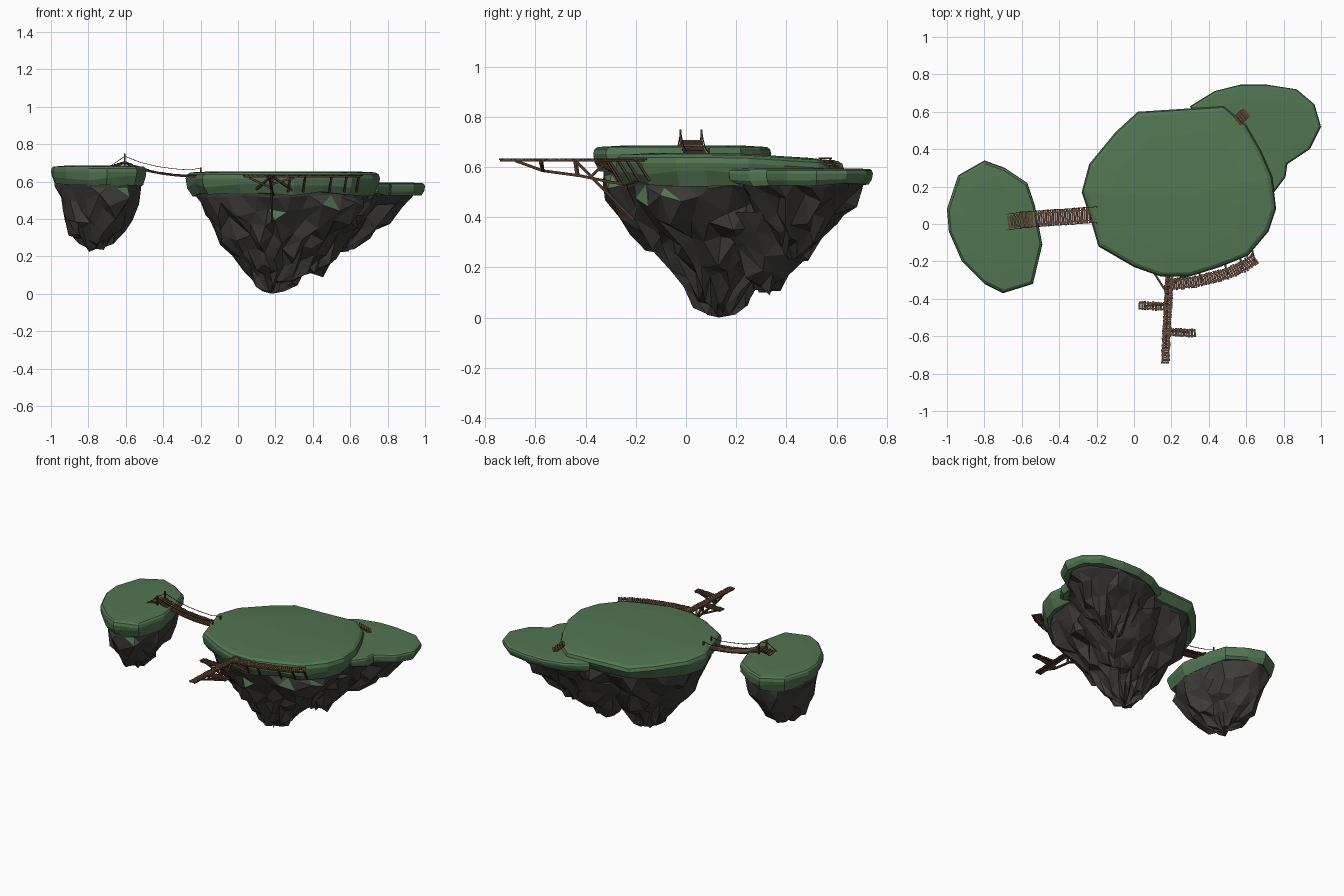
import bpy, bmesh, math, random
from mathutils import Vector, Matrix

if "Cube" in bpy.data.objects:
    bpy.data.objects.remove(bpy.data.objects["Cube"])

random.seed(7)
U = random.uniform


def material(name, rgb):
    m = bpy.data.materials.new(name)
    m.diffuse_color = (*rgb, 1)
    m.use_nodes = True
    m.node_tree.nodes["Principled BSDF"].inputs["Base Color"].default_value = m.diffuse_color
    return m


GRASS = material("grass_green", (0.085, 0.178, 0.085))
ROCK = material("dark_rock", (0.047, 0.045, 0.040))
WOOD = material("plank_brown", (0.125, 0.064, 0.037))
WOOD_DARK = material("timber_brown", (0.075, 0.038, 0.023))
ROPE = material("rope_dark", (0.03, 0.024, 0.018))


def finish(name, bm, mats):
    bmesh.ops.recalc_face_normals(bm, faces=bm.faces)
    me = bpy.data.meshes.new(name)
    bm.to_mesh(me)
    bm.free()
    for m in mats:
        me.materials.append(m)
    ob = bpy.data.objects.new(name, me)
    bpy.context.collection.objects.link(ob)
    return ob


def along(pts, n, closed=False):
    """n evenly spaced (point, direction) samples on a polyline."""
    pts = [Vector(p) for p in pts]
    if closed:
        pts.append(pts[0])
    seg = [(b - a).length for a, b in zip(pts, pts[1:])]
    out = []
    for k in range(n):
        d = sum(seg) * k / (n if closed else n - 1)
        i = 0
        while i < len(seg) - 1 and d > seg[i]:
            d -= seg[i]
            i += 1
        t = pts[i + 1] - pts[i]
        out.append((pts[i] + t * (d / seg[i]), t.normalized()))
    return out


def skin(bm, rings, cap_a, cap_b):
    """Bridge rings of vertices and close both ends with a fan."""
    n = len(rings[0])
    for a, b in zip(rings, rings[1:]):
        for i in range(n):
            j = (i + 1) % n
            bm.faces.new((a[i], a[j], b[j], b[i]))
    for ring, c in ((rings[0], cap_a), (rings[-1], cap_b)):
        v = bm.verts.new(c)
        for i in range(n):
            bm.faces.new((ring[i], ring[(i + 1) % n], v))


def grass_cap(name, outline, top, bottom, back_drop=0.0):
    """Turf slab with a rounded lip, thicker at random spots."""
    bm = bmesh.new()
    c = sum((Vector(p) for p in outline), Vector((0, 0))) / len(outline)
    h = top - bottom
    rings = []
    for s, f in ((0.85, 0.08), (0.93, 0.0), (0.985, 0.35), (1.0, 0.68), (0.985, 0.86), (0.95, 0.95), (0.7, 1.0)):
        ring = []
        for p in outline:
            q = c + (Vector(p) - c) * s
            drop = back_drop * max(0, min(1, (q.y - 0.2) / 0.4)) if f > 0.5 else 0
            wob = U(-0.14, 0.14) * h if f < 0.4 else 0
            ring.append(bm.verts.new((q.x, q.y, bottom + f * h - drop + wob)))
        rings.append(ring)
    skin(bm, rings, (c.x, c.y, bottom + 0.02), (c.x, c.y, top))
    return finish(name, bm, [GRASS])


def rock_cone(name, outline, tip, layers, n, rough):
    """Jagged hanging rock: the outline shrinks ring by ring to the tip."""
    bm = bmesh.new()
    base = [p for p, d in along(outline, n, True)]
    t = Vector(tip[:2])
    ridge = [U(-0.5, 0.5) for _ in base]
    rings = []
    for k, (s, z) in enumerate(layers):
        ring = []
        r = rough if k > 1 else rough * 0.25
        for i, p in enumerate(base):
            q = p.lerp(base[(i + 1) % n], U(-0.3, 0.3) + (k % 2) * 0.5)
            q = t + (q - t) * s * (1 + r * (ridge[i] + U(-0.8, 0.8)))
            ring.append(bm.verts.new((q.x, q.y, max(0.012, z + U(-0.3, 0.3) * r * (1 if k else 0)))))
        rings.append(ring)
    skin(bm, rings, (t.x, t.y, layers[0][1]), tip)
    bmesh.ops.remove_doubles(bm, verts=bm.verts, dist=0.018)
    bmesh.ops.triangulate(bm, faces=bm.faces)
    bmesh.ops.recalc_face_normals(bm, faces=bm.faces)
    # moss on the small ledges that face up
    for f in bm.faces:
        if f.normal.z > 0.2 and f.calc_center_median().z < layers[1][1] - 0.02:
            f.material_index = 1
    return finish(name, bm, [ROCK, GRASS])


def beam(bm, a, b, w, h, mat=0):
    a, b = Vector(a), Vector(b)
    d = (b - a).normalized()
    side = d.cross(Vector((0, 0, 1)))
    side = side.normalized() if side.length > 0.01 else Vector((1, 0, 0))
    up = side.cross(d)
    rot = Matrix((d, side, up)).transposed().to_4x4()
    m = Matrix.Translation((a + b) / 2) @ rot @ Matrix.Diagonal(((b - a).length, w, h, 1))
    for v in bmesh.ops.create_cube(bm, size=1, matrix=m)["verts"]:
        for f in v.link_faces:
            f.material_index = mat


def deck(name, path, width, step=0.0125):
    """Row of loose planks on two stringers along a path."""
    bm = bmesh.new()
    length = sum((Vector(b) - Vector(a)).length for a, b in zip(path, path[1:]))
    samples = along(path, max(3, int(length / step)))
    for p, d in samples:
        side = Vector((-d.y, d.x, 0)).normalized()
        skew = d * U(-0.002, 0.002)
        l, r = width / 2 + U(-0.003, 0.003), width / 2 + U(-0.003, 0.003)
        beam(bm, p - side * l - skew, p + side * r + skew, step * 0.86, 0.006)
    for s in (-1, 1):
        rail = [p + Vector((-d.y, d.x, 0)).normalized() * s * width * 0.33 - Vector((0, 0, 0.006)) for p, d in samples[::4] + samples[-1:]]
        for a, b in zip(rail, rail[1:]):
            if (b - a).length > 1e-4:
                beam(bm, a, b, 0.007, 0.008, 1)
    return finish(name, bm, [WOOD, WOOD_DARK])


def frame(name, beams, size, mat=WOOD_DARK):
    bm = bmesh.new()
    for a, b in beams:
        beam(bm, a, b, size, size)
    return finish(name, bm, [mat])


# Main island
main = [(0.02, 0.60), (0.25, 0.615), (0.48, 0.63), (0.60, 0.53), (0.68, 0.39), (0.74, 0.25), (0.76, 0.08),
        (0.72, -0.04), (0.61, -0.17), (0.46, -0.23), (0.30, -0.28), (0.14, -0.28), (0.0, -0.23),
        (-0.19, -0.12), (-0.24, 0.05), (-0.28, 0.17), (-0.24, 0.32), (-0.10, 0.49)]
grass_cap("main_island_grass", main, 0.655, 0.535, 0.025)
rock_cone("main_island_rock", main, (0.18, 0.13, 0.0),
          [(0.9, 0.57), (0.9, 0.52), (0.83, 0.45), (0.74, 0.38), (0.61, 0.3), (0.47, 0.22),
           (0.34, 0.145), (0.23, 0.075), (0.12, 0.03)], 30, 0.13)
lump = [(0.41 + 0.22 * math.cos(a * math.tau / 12), 0.33 + 0.2 * math.sin(a * math.tau / 12)) for a in range(12)]
rock_cone("side_rock_spur", lump, (0.39, 0.33, 0.11),
          [(1.2, 0.42), (1.05, 0.34), (0.8, 0.25), (0.55, 0.18), (0.3, 0.13)], 13, 0.14)

# Low island at the back right
low = [(0.30, 0.63), (0.43, 0.71), (0.57, 0.745), (0.71, 0.745), (0.87, 0.72), (0.965, 0.64), (1.0, 0.52),
       (0.94, 0.40), (0.82, 0.32), (0.81, 0.25), (0.75, 0.17), (0.55, 0.25), (0.38, 0.42)]
grass_cap("low_island_grass", low, 0.595, 0.53)
rock_cone("low_island_rock", low, (0.52, 0.42, 0.22),
          [(0.9, 0.56), (0.88, 0.525), (0.76, 0.47), (0.57, 0.4), (0.4, 0.33), (0.2, 0.26)], 22, 0.12)

# Small island on the left
left = [(-0.80, 0.34), (-0.69, 0.30), (-0.57, 0.22), (-0.53, 0.10), (-0.49, -0.11), (-0.54, -0.32),
        (-0.70, -0.37), (-0.80, -0.32), (-0.92, -0.20), (-0.99, -0.04), (-1.0, 0.08), (-0.94, 0.26)]
grass_cap("left_island_grass", left, 0.685, 0.585)
rock_cone("left_island_rock", left, (-0.76, -0.03, 0.24),
          [(0.92, 0.62), (0.92, 0.57), (0.85, 0.5), (0.74, 0.42), (0.58, 0.345), (0.4, 0.285), (0.2, 0.255)], 22, 0.12)

# Rope bridge between left and main island
bridge = [(-0.605, 0.022, 0.705), (-0.52, 0.028, 0.672), (-0.43, 0.034, 0.65), (-0.34, 0.04, 0.638),
          (-0.26, 0.046, 0.632), (-0.20, 0.05, 0.634)]
deck("bridge_planks", bridge, 0.085)
deck("bridge_ramp", [(-0.67, 0.01, 0.686), (-0.605, 0.02, 0.705)], 0.07)
posts, ropes = [], []
for s in (-0.042, 0.042):
    posts += [((-0.605, 0.02 + s, 0.67), (-0.605, 0.02 + s, 0.75)), ((-0.20, 0.05 + s, 0.61), (-0.20, 0.05 + s, 0.676))]
    line = [Vector((x, y + s, z + 0.03)) for x, y, z in bridge]
    line[-1].z = 0.672
    ropes += list(zip(line, line[1:])) + [((-0.605, 0.02 + s, 0.735), (-0.68, 0.01 + s, 0.684))]
frame("bridge_posts", posts, 0.008)
frame("bridge_ropes", ropes, 0.003, ROPE)

# Pier with two arms, and the walkway that follows the cliff
Z = 0.632
deck("pier_planks", [(0.19, -0.24, Z), (0.167, -0.74, Z)], 0.045)
deck("pier_left_arm", [(0.16, -0.44, Z), (0.03, -0.436, Z)], 0.046)
deck("pier_right_arm", [(0.195, -0.578, Z), (0.325, -0.583, Z)], 0.046)
walk = [(0.20, -0.325, Z), (0.35, -0.305, Z), (0.50, -0.265, Z), (0.59, -0.225, Z), (0.645, -0.185, Z)]
deck("cliff_walkway", walk, 0.062)

# Timber supports under the pier
truss = [(0.169, -0.68, 0.625), (0.174, -0.57, 0.585), (0.178, -0.42, 0.565), (0.185, -0.3, 0.54), (0.19, -0.22, 0.53)]
frame("pier_supports", list(zip(truss, truss[1:])) + [
    ((0.174, -0.575, 0.63), (0.174, -0.57, 0.585)), ((0.178, -0.445, 0.63), (0.178, -0.435, 0.567)),
    ((0.179, -0.44, 0.625), (0.182, -0.21, 0.39)), ((0.184, -0.31, 0.628), (0.182, -0.38, 0.56)),
    ((0.06, -0.438, 0.62), (0.178, -0.43, 0.565)), ((0.30, -0.58, 0.62), (0.174, -0.57, 0.585)),
    ((0.17, -0.36, 0.622), (0.10, -0.25, 0.56)), ((0.19, -0.33, 0.622), (0.30, -0.25, 0.55))], 0.011)

# Struts under the walkway
frame("walkway_supports", [((x, y, 0.625), (x - 0.012, y + 0.05, 0.545)) for x, y in
                           ((0.28, -0.315), (0.36, -0.305), (0.50, -0.27), (0.58, -0.235), (0.645, -0.195))], 0.01)

# Short steps from the main island down to the low island
bm = bmesh.new()
run, across = Vector((0.045, 0.04, -0.04)), Vector((-0.019, 0.022, 0))
for k in range(5):
    p = Vector((0.555, 0.555, 0.636)) + run * k / 4
    beam(bm, p - across, p + across, 0.013, 0.006)
for s in (-0.8, 0.8):
    p = Vector((0.555, 0.555, 0.628)) + across * s
    beam(bm, p, p + run, 0.007, 0.01, 1)
finish("island_steps", bm, [WOOD, WOOD_DARK])
